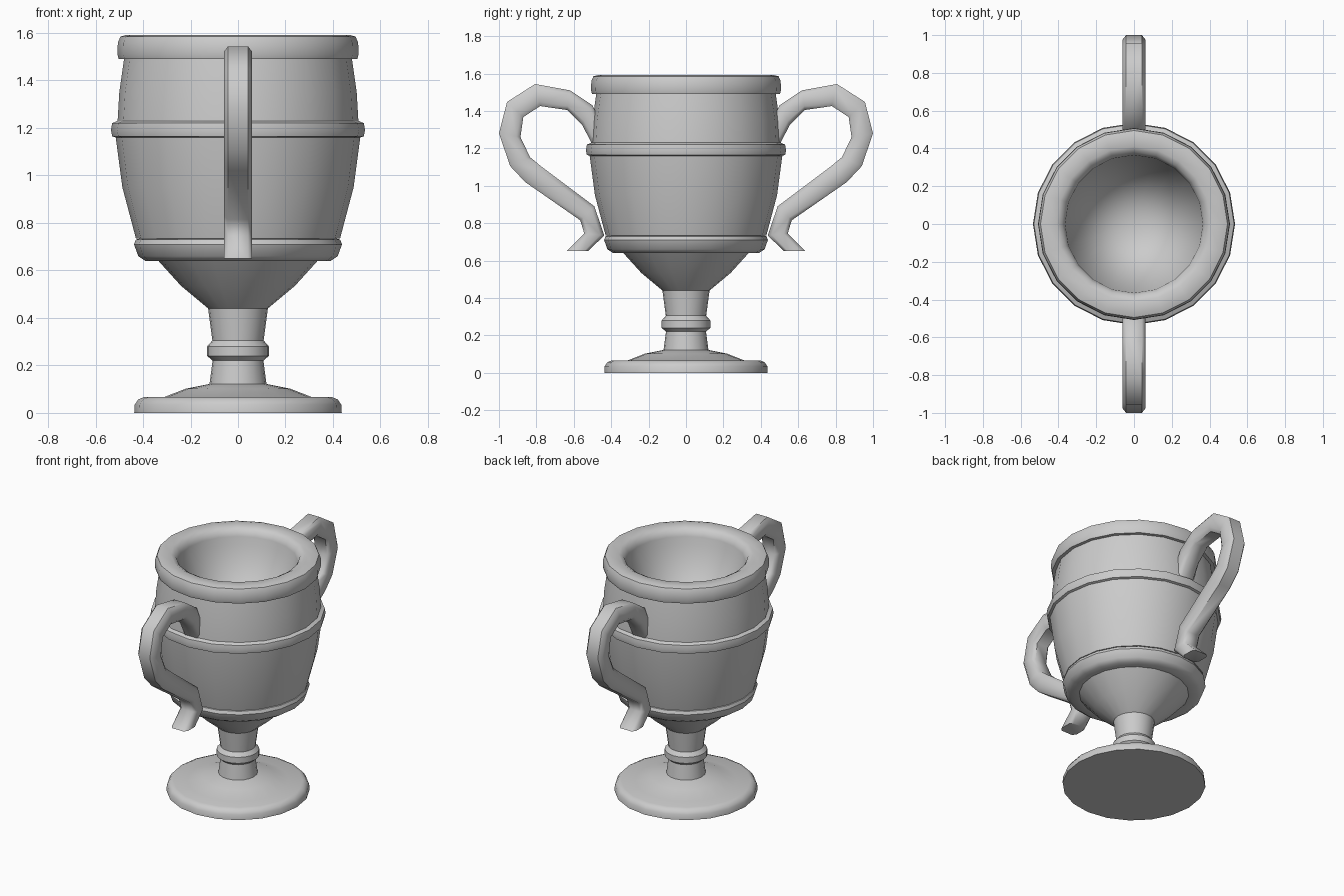
import bpy, bmesh, math

if "Cube" in bpy.data.objects:
    bpy.data.objects.remove(bpy.data.objects["Cube"])

SEGS = 20


def finish(name, bm, angle):
    bmesh.ops.recalc_face_normals(bm, faces=bm.faces)
    mesh = bpy.data.meshes.new(name)
    bm.to_mesh(mesh)
    bm.free()
    ob = bpy.data.objects.new(name, mesh)
    bpy.context.collection.objects.link(ob)
    bpy.ops.object.select_all(action='DESELECT')
    ob.select_set(True)
    bpy.context.view_layer.objects.active = ob
    bpy.ops.object.shade_smooth_by_angle(angle=math.radians(angle))
    return ob


def lathe(name, profile, angle=40):
    """Revolve (radius, z) points around z."""
    bm = bmesh.new()
    verts = [bm.verts.new((r, 0, z)) for r, z in profile]
    edges = [bm.edges.new(p) for p in zip(verts, verts[1:])]
    bmesh.ops.spin(bm, geom=verts + edges, cent=(0, 0, 0), axis=(0, 0, 1),
                   angle=math.tau, steps=SEGS, use_merge=True)
    bmesh.ops.remove_doubles(bm, verts=bm.verts, dist=0.0005)
    return finish(name, bm, angle)


# foot, stem, bowl, bands, rim and interior as one continuous profile
lathe("cup", [
    (0, 0), (0.437, 0), (0.435, 0.035), (0.42, 0.057), (0.395, 0.067),   # foot
    (0.31, 0.067), (0.22, 0.102), (0.12, 0.122),
    (0.107, 0.22), (0.13, 0.24), (0.13, 0.28), (0.108, 0.305),           # stem
    (0.126, 0.44), (0.24, 0.535), (0.335, 0.64),
    (0.39, 0.64), (0.42, 0.66), (0.438, 0.71), (0.43, 0.73), (0.41, 0.735),
    (0.43, 0.735), (0.487, 0.95), (0.515, 1.16),                         # bowl
    (0.53, 1.165), (0.535, 1.19), (0.53, 1.22), (0.507, 1.23),
    (0.50, 1.35), (0.48, 1.49),
    (0.502, 1.49), (0.508, 1.51), (0.506, 1.56), (0.495, 1.585),         # rim
    (0.47, 1.592), (0.41, 1.592), (0.38, 1.575), (0.365, 1.54), (0.36, 1.49),
    (0, 0.80),                                                           # inside
])

# outer and inner edge of the handle in the y-z plane
OUTER = [(0.44, 1.30), (0.50, 1.43), (0.62, 1.51), (0.807, 1.544),
         (0.957, 1.448), (1.0, 1.28), (0.94, 1.105), (0.86, 1.02),
         (0.565, 0.815), (0.544, 0.745), (0.64, 0.65)]
INNER = [(0.49, 1.20), (0.555, 1.325), (0.635, 1.405), (0.78, 1.426),
         (0.87, 1.367), (0.885, 1.26), (0.834, 1.153), (0.78, 1.108),
         (0.49, 0.89), (0.437, 0.735), (0.523, 0.65)]
# chamfered section: (x, fraction from inner to outer)
SECTION = [(-0.06, 0.2), (-0.06, 0.8), (-0.042, 1), (0.042, 1),
           (0.06, 0.8), (0.06, 0.2), (0.042, 0), (-0.042, 0)]


def handle(name, side):
    bm = bmesh.new()
    rings = []
    for (oy, oz), (iy, iz) in zip(OUTER, INNER):
        rings.append([bm.verts.new((x, side * (iy + (oy - iy) * t),
                                    iz + (oz - iz) * t)) for x, t in SECTION])
    n = len(SECTION)
    for a, b in zip(rings, rings[1:]):
        for i in range(n):
            j = (i + 1) % n
            bm.faces.new((a[i], a[j], b[j], b[i]))
    bm.faces.new(rings[0])
    bm.faces.new(rings[-1])
    return finish(name, bm, 50)


handle("front_handle", -1)
handle("back_handle", 1)
